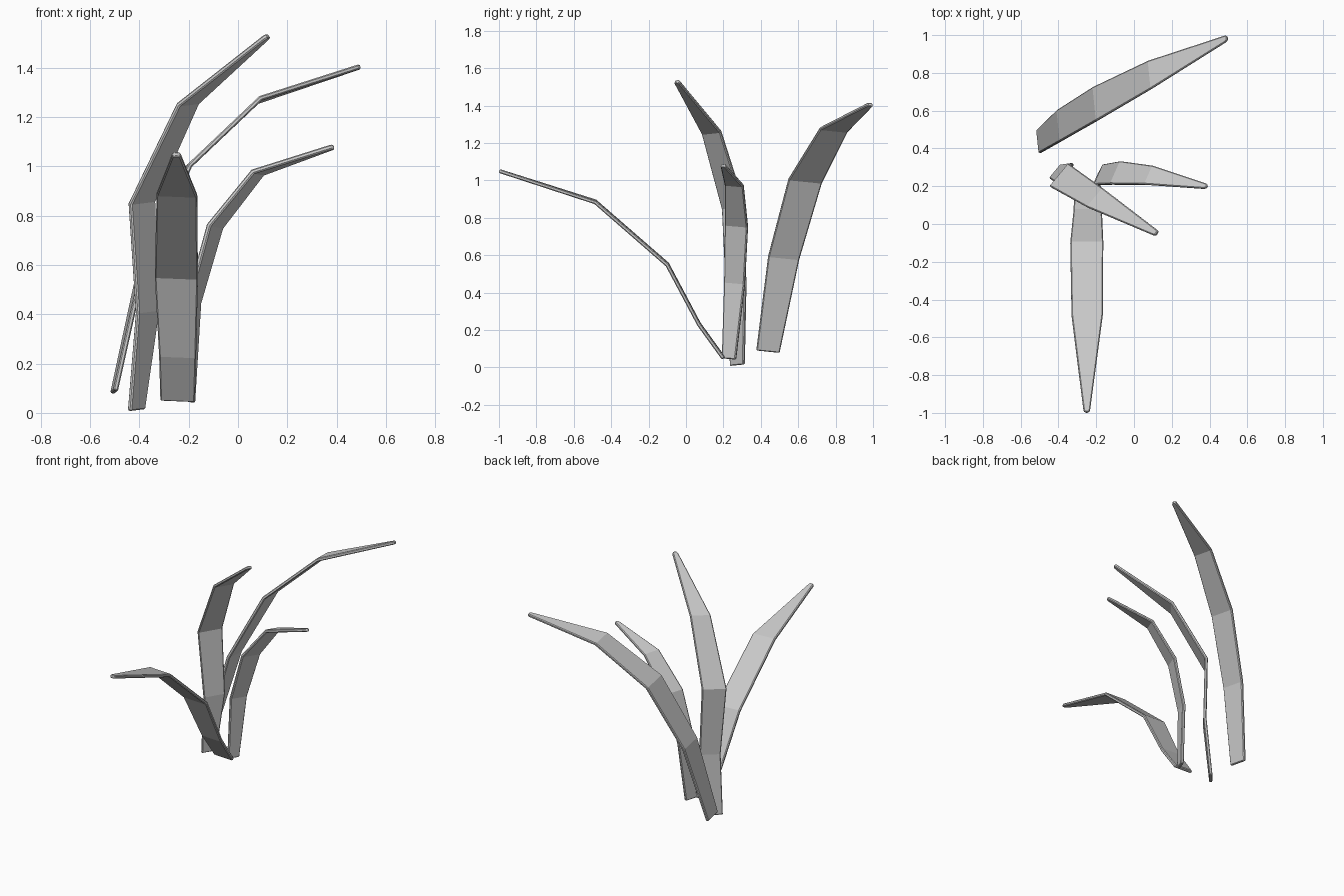
import bpy
import bmesh
import math
from mathutils import Vector

cube = bpy.data.objects.get("Cube")
if cube:
    bpy.data.objects.remove(cube, do_unlink=True)

grey = bpy.data.materials.new("plain_grey")
grey.use_nodes = True
colour = (0.6, 0.6, 0.6, 1)
grey.diffuse_color = colour
grey.node_tree.nodes["Principled BSDF"].inputs["Base Color"].default_value = colour

THICKNESS = 0.02


def make_blade(name, across, path, widths):
    """A thin slab bent along a path; `across` is the direction of its width."""
    across = Vector(across).normalized()
    points = [Vector(p) for p in path]
    widths = list(widths)

    # Round the tip: a full-width station just behind a narrower end
    back = (points[-2] - points[-1]).normalized() * 0.012
    points.insert(-1, points[-1] + back)
    widths.append(widths[-1] * 0.55)

    bm = bmesh.new()
    rings = []
    for i, (centre, width) in enumerate(zip(points, widths)):
        before = points[max(i - 1, 0)]
        after = points[min(i + 1, len(points) - 1)]
        tangent = (centre - before).normalized() + (after - centre).normalized()
        normal = tangent.cross(across).normalized() * THICKNESS / 2
        side = across * width / 2
        corners = (-side - normal, side - normal, side + normal, -side + normal)
        rings.append([bm.verts.new(centre + c) for c in corners])

    # Skin between neighbouring stations, then close both ends
    for low, high in zip(rings, rings[1:]):
        for k in range(4):
            n = (k + 1) % 4
            bm.faces.new((low[k], low[n], high[n], high[k]))
    bm.faces.new(reversed(rings[0]))
    bm.faces.new(rings[-1])
    bmesh.ops.recalc_face_normals(bm, faces=bm.faces)

    mesh = bpy.data.meshes.new(name)
    bm.to_mesh(mesh)
    bm.free()
    mesh.materials.append(grey)
    blade = bpy.data.objects.new(name, mesh)
    bpy.context.collection.objects.link(blade)

    # Softened rim
    bevel = blade.modifiers.new("rim", "BEVEL")
    bevel.width = 0.005
    bevel.segments = 1
    bevel.limit_method = "ANGLE"
    bevel.angle_limit = math.radians(50)
    return blade


# Blade arching forward
make_blade(
    "front_blade", (1, 0, -0.04),
    [(-0.245, 0.2, 0.05), (-0.245, 0.07, 0.23), (-0.25, -0.1, 0.55),
     (-0.248, -0.485, 0.885), (-0.25, -0.998, 1.05)],
    (0.14, 0.15, 0.175, 0.165, 0.035))

# Tallest blade, leaning left and forward
make_blade(
    "tall_blade", (0.64, 0.77, 0.08),
    [(-0.412, 0.275, 0.012), (-0.367, 0.268, 0.41), (-0.39, 0.255, 0.853),
     (-0.203, 0.137, 1.255), (0.122, -0.051, 1.53)],
    (0.095, 0.135, 0.156, 0.13, 0.035))

# Wide blade sweeping to the back left
make_blade(
    "back_blade", (-0.1, 0.99, -0.1),
    [(-0.503, 0.438, 0.085), (-0.393, 0.522, 0.585), (-0.203, 0.637, 0.997),
     (0.085, 0.79, 1.27), (0.495, 0.985, 1.405)],
    (0.125, 0.167, 0.18, 0.15, 0.035))

# Smallest blade, arching to the left
make_blade(
    "side_blade", (0.4, 0.91, -0.08),
    [(-0.197, 0.23, 0.045), (-0.18, 0.26, 0.45), (-0.093, 0.27, 0.757),
     (0.08, 0.258, 0.975), (0.388, 0.198, 1.08)],
    (0.08, 0.118, 0.132, 0.108, 0.03))
